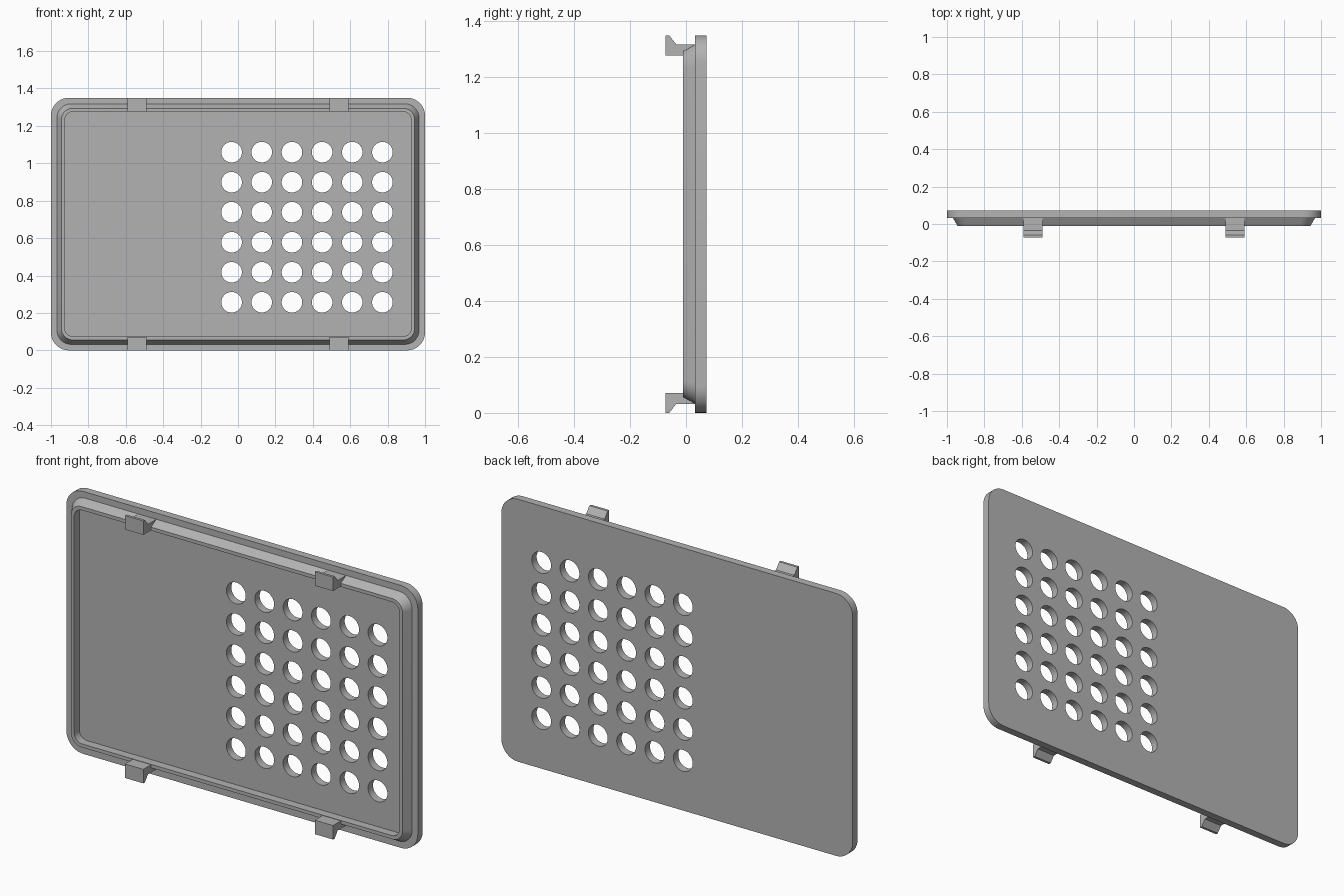
import bpy, bmesh, math
from mathutils import Matrix, Vector

W, H = 2.0, 1.35
BACK, FACE, RIM, HOOK = 0.073, 0.033, -0.01, -0.073

cube = bpy.data.objects.get("Cube")
if cube:
    bpy.data.objects.remove(cube, do_unlink=True)

grey = bpy.data.materials.new("plain grey")
grey.use_nodes = True
colour = (0.45, 0.45, 0.45, 1)
grey.diffuse_color = colour
grey.node_tree.nodes["Principled BSDF"].inputs["Base Color"].default_value = colour


def make_object(name, bm):
    bmesh.ops.recalc_face_normals(bm, faces=bm.faces[:])
    mesh = bpy.data.meshes.new(name)
    bm.to_mesh(mesh)
    bm.free()
    mesh.materials.append(grey)
    obj = bpy.data.objects.new(name, mesh)
    bpy.context.collection.objects.link(obj)
    return obj


def select_only(obj):
    bpy.ops.object.select_all(action="DESELECT")
    obj.select_set(True)
    bpy.context.view_layer.objects.active = obj


def rounded_ring(bm, inset, radius, y, steps=10):
    """Rounded rectangle of vertices, inset from the outer outline."""
    cx, cz = W / 2 - inset - radius, H / 2 - inset - radius
    ring = []
    for quarter, (sx, sz) in enumerate([(1, 1), (-1, 1), (-1, -1), (1, -1)]):
        for i in range(steps + 1):
            a = math.pi / 2 * (quarter + i / steps)
            ring.append(bm.verts.new((sx * cx + radius * math.cos(a), y,
                                      H / 2 + sz * cz + radius * math.sin(a))))
    return ring


# Cover panel: flat plate with a tapered raised rim, as a stack of rings
bm = bmesh.new()
section = [(0, 0.095, BACK), (0, 0.095, FACE), (0.032, 0.075, FACE),
           (0.056, 0.06, RIM), (0.074, 0.045, RIM), (0.074, 0.045, FACE)]
rings = [rounded_ring(bm, *s) for s in section]
for a, b in zip(rings, rings[1:]):
    for i in range(len(a)):
        j = (i + 1) % len(a)
        bm.faces.new((a[i], a[j], b[j], b[i]))
bm.faces.new(rings[0])
bm.faces.new(rings[-1])
panel = make_object("cover_panel", bm)

# Grid of round vent holes
bm = bmesh.new()
for col in range(6):
    for row in range(6):
        place = Matrix.Translation((-0.034 + 0.1612 * col, FACE, 0.257 + 0.1605 * row))
        bmesh.ops.create_cone(bm, cap_ends=True, segments=40, radius1=0.055,
                              radius2=0.055, depth=0.3,
                              matrix=place @ Matrix.Rotation(math.pi / 2, 4, "X"))
cutter = make_object("vent_hole_cutter", bm)
cutter.hide_render = True
select_only(panel)
cut = panel.modifiers.new("vent_holes", "BOOLEAN")
cut.operation, cut.solver, cut.object = "DIFFERENCE", "EXACT", cutter
bpy.ops.object.modifier_apply(modifier=cut.name)
bpy.data.objects.remove(cutter, do_unlink=True)
select_only(panel)
bpy.ops.object.shade_smooth_by_angle(angle=math.radians(30))

# Snap clips: hooked profile (y, distance from panel edge) extruded sideways
profile = [(FACE + 0.005, 0.072), (HOOK, 0.072), (HOOK, 0), (-0.06, 0),
           (-0.035, 0.032), (FACE + 0.005, 0.032)]
for side, x in (("right", -0.54), ("left", 0.54)):
    for level in ("bottom", "top"):
        bm = bmesh.new()
        face = bm.faces.new([bm.verts.new((x - 0.052, y, d if level == "bottom" else H - d))
                             for y, d in profile])
        extruded = bmesh.ops.extrude_face_region(bm, geom=[face])["geom"]
        bmesh.ops.translate(bm, vec=Vector((0.104, 0, 0)),
                            verts=[v for v in extruded if isinstance(v, bmesh.types.BMVert)])
        make_object(f"{level}_{side}_clip", bm)
